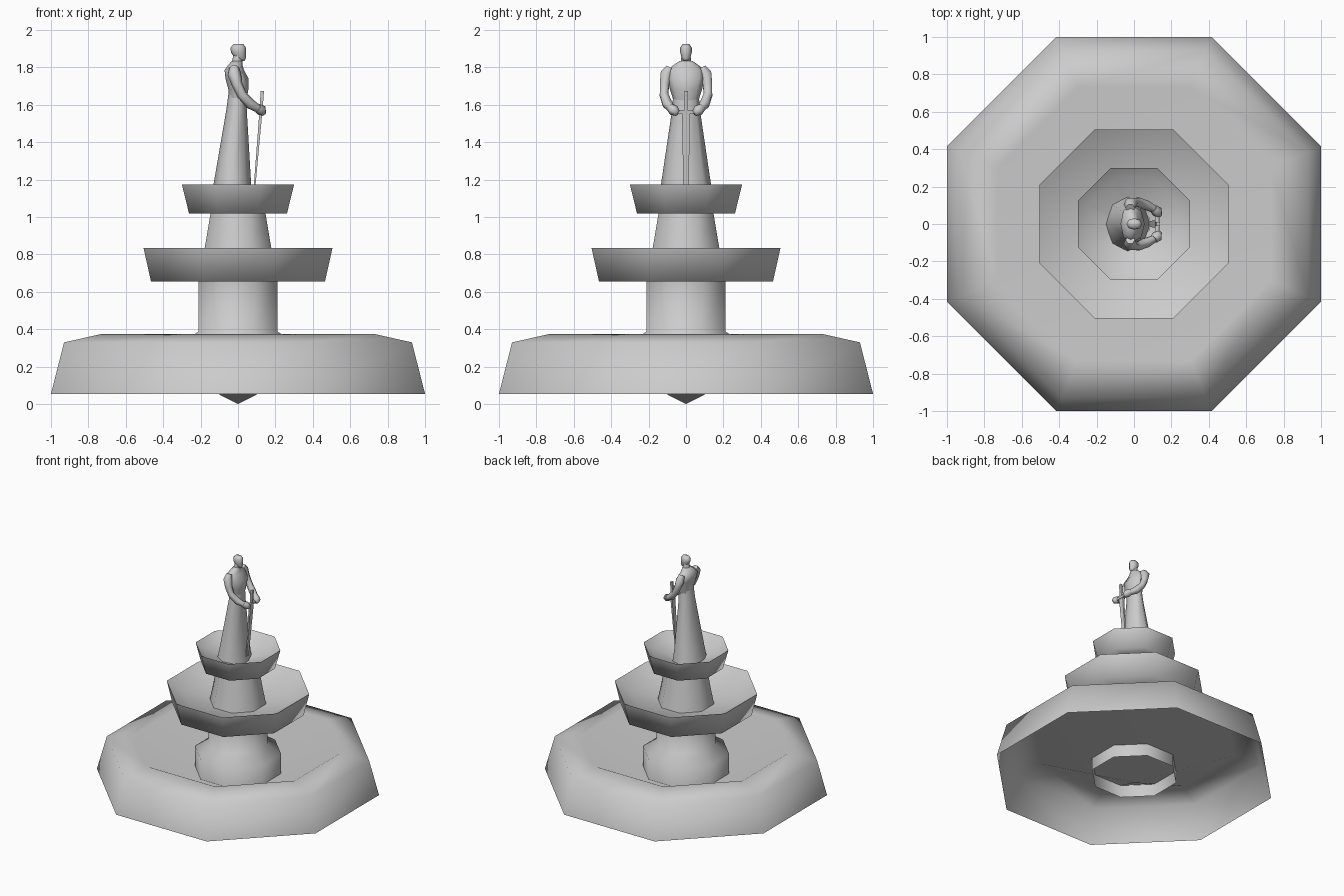
import bpy, bmesh, math
from mathutils import Vector

if "Cube" in bpy.data.objects:
    bpy.data.objects.remove(bpy.data.objects["Cube"])

stone = bpy.data.materials.new("grey_stone")
stone.diffuse_color = (0.6, 0.6, 0.6, 1)
stone.use_nodes = True
stone.node_tree.nodes["Principled BSDF"].inputs["Base Color"].default_value = stone.diffuse_color


def finish(name, bm, angle=70):
    bmesh.ops.recalc_face_normals(bm, faces=bm.faces)
    me = bpy.data.meshes.new(name)
    bm.to_mesh(me)
    bm.free()
    ob = bpy.data.objects.new(name, me)
    bpy.context.collection.objects.link(ob)
    me.materials.append(stone)
    bpy.ops.object.select_all(action='DESELECT')
    ob.select_set(True)
    bpy.context.view_layer.objects.active = ob
    bpy.ops.object.shade_smooth_by_angle(angle=math.radians(angle))
    return ob


def skin(bm, rings, caps=(False, False)):
    """Join successive rings of points with quads."""
    loops = [[bm.verts.new(p) for p in r] for r in rings]
    n = len(loops[0])
    for a, b in zip(loops, loops[1:]):
        for i in range(n):
            j = (i + 1) % n
            bm.faces.new((a[i], a[j], b[j], b[i]))
    if caps[0]:
        bm.faces.new(loops[0][::-1])
    if caps[1]:
        bm.faces.new(loops[-1])


def octagon(name, profile, angle=70):
    """Eight-sided lathe; profile is (distance to flat side, z)."""
    bm = bmesh.new()
    rings = []
    for a, z in profile:
        r = a / math.cos(math.pi / 8)
        rings.append([(r * math.cos(math.pi / 8 + k * math.pi / 4),
                       r * math.sin(math.pi / 8 + k * math.pi / 4), z) for k in range(8)])
    skin(bm, rings)
    bmesh.ops.remove_doubles(bm, verts=bm.verts, dist=0.0005)
    return finish(name, bm, angle)


def ellipses(name, rows, sides=8):
    """Loft of ellipses; rows are (z, centre x, radius x, radius y)."""
    bm = bmesh.new()
    rings = [[(cx + rx * math.cos(2 * math.pi * k / sides),
               ry * math.sin(2 * math.pi * k / sides), z) for k in range(sides)]
             for z, cx, rx, ry in rows]
    skin(bm, rings, (True, True))
    return finish(name, bm)


def limb(name, pts, radii, sides=6):
    """Tapered tube through points."""
    bm = bmesh.new()
    pts = [Vector(p) for p in pts]
    rings = []
    for i, (p, r) in enumerate(zip(pts, radii)):
        d = (pts[min(i + 1, len(pts) - 1)] - pts[max(i - 1, 0)]).normalized()
        u = d.cross(Vector((0, 1, 0))).normalized()
        v = d.cross(u)
        rings.append([p + r * (u * math.cos(2 * math.pi * k / sides)
                               + v * math.sin(2 * math.pi * k / sides)) for k in range(sides)])
    skin(bm, rings, (True, True))
    return finish(name, bm)


def bar(name, rows):
    """Rectangular bar; rows are (x, z, half depth, half width)."""
    bm = bmesh.new()
    skin(bm, [[(x - d, -w, z), (x + d, -w, z), (x + d, w, z), (x - d, w, z)]
              for x, z, d, w in rows], (True, True))
    return finish(name, bm, 30)


# Fountain tiers
octagon("main_basin", [(1.0, 0.055), (0.93, 0.33), (0.73, 0.375), (0, 0)], 80)
octagon("lower_column", [(0.305, 0.055), (0.305, 0.32), (0.21, 0.39), (0.21, 0.66)])
octagon("middle_bowl", [(0.19, 0.655), (0.465, 0.655), (0.505, 0.835),
                        (0.38, 0.76), (0.15, 0.71)], 110)
octagon("upper_column", [(0.205, 0.69), (0.178, 0.835), (0.145, 1.03)])
octagon("top_bowl", [(0.13, 1.02), (0.262, 1.02), (0.30, 1.175),
                     (0.245, 1.13), (0.08, 1.07)], 110)

# Statue, facing +x
ellipses("robe", [(1.06, -0.035, 0.122, 0.15), (1.18, -0.03, 0.1, 0.133),
                  (1.57, -0.008, 0.055, 0.075), (1.66, -0.003, 0.048, 0.068)])
ellipses("torso", [(1.62, -0.003, 0.048, 0.066), (1.68, 0.002, 0.053, 0.085),
                   (1.74, -0.005, 0.062, 0.1), (1.785, -0.02, 0.052, 0.1),
                   (1.81, -0.015, 0.04, 0.07), (1.835, -0.005, 0.028, 0.035)])
ellipses("neck", [(1.8, -0.008, 0.03, 0.032), (1.865, 0.0, 0.025, 0.024)])
ellipses("head", [(1.835, 0.02, 0.015, 0.013), (1.85, 0.012, 0.03, 0.023),
                  (1.88, 0.003, 0.04, 0.031), (1.905, 0.001, 0.042, 0.031),
                  (1.925, 0.003, 0.026, 0.018)])

# Arms
for s, side in ((-1, "right"), (1, "left")):
    limb(side + "_arm", [(-0.02, s * 0.085, 1.8), (-0.02, s * 0.105, 1.765),
                         (-0.005, s * 0.115, 1.71), (0.02, s * 0.118, 1.655),
                         (0.065, s * 0.1, 1.605), (0.115, s * 0.075, 1.575)],
         [0.025, 0.036, 0.029, 0.026, 0.028, 0.02])
    limb(side + "_hand", [(0.105, s * 0.082, 1.585), (0.125, s * 0.065, 1.57),
                          (0.135, s * 0.045, 1.555)], [0.024, 0.03, 0.017])

# Sword held point down
bar("sword_blade", [(0.085, 1.12, 0.004, 0.014), (0.122, 1.56, 0.008, 0.021)])
bar("sword_guard", [(0.122, 1.555, 0.011, 0.085), (0.124, 1.572, 0.011, 0.085)])
bar("sword_grip", [(0.123, 1.565, 0.008, 0.009), (0.13, 1.675, 0.009, 0.011)])
